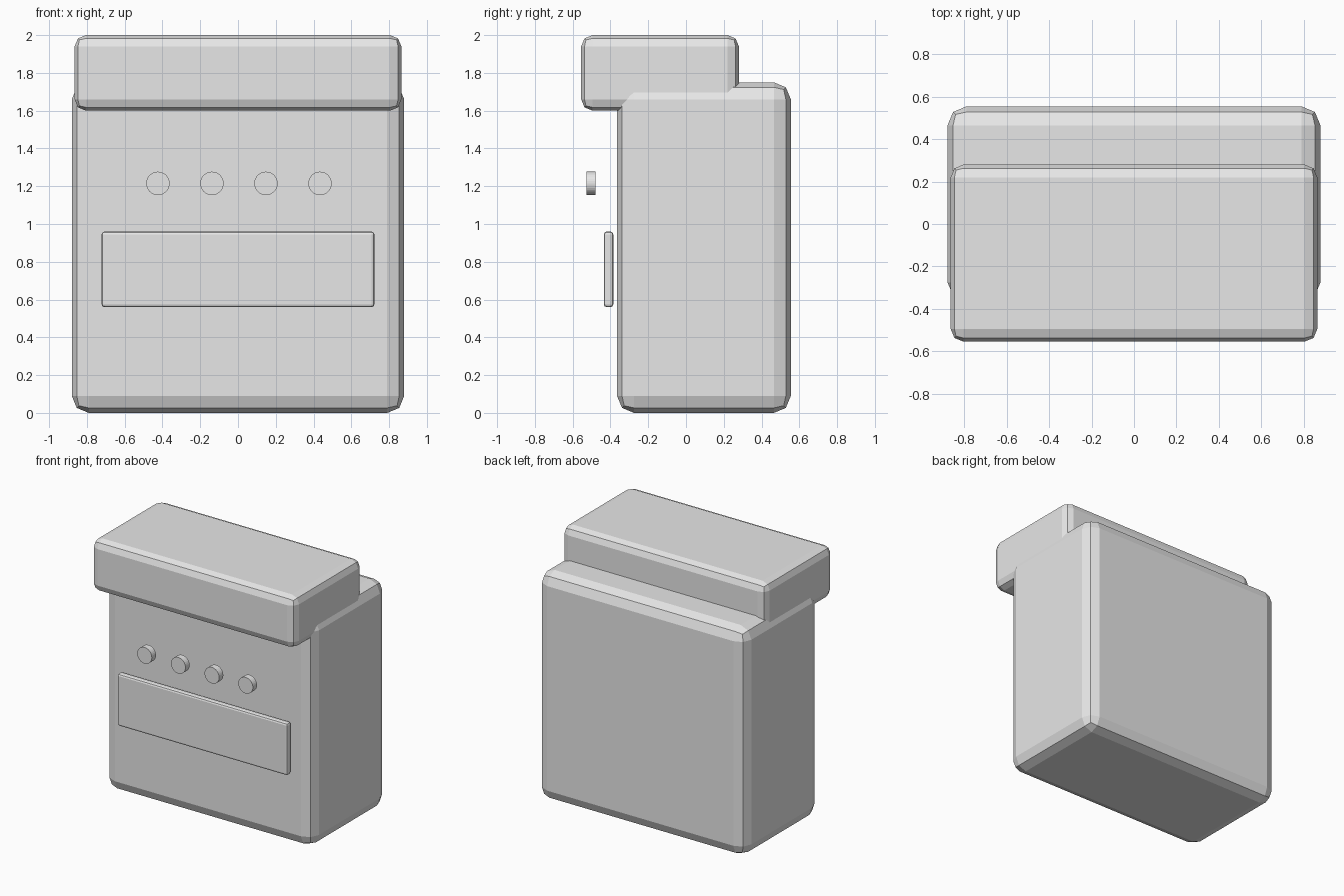
import bpy

cube = bpy.data.objects.get("Cube")
if cube:
    bpy.data.objects.remove(cube, do_unlink=True)

# One plain grey for every part
grey = bpy.data.materials.new("plain grey")
grey.use_nodes = True
GREY = (0.8, 0.8, 0.8, 1)
grey.diffuse_color = GREY
grey.node_tree.nodes["Principled BSDF"].inputs["Base Color"].default_value = GREY


def rounded_box(name, low, high, bevel):
    """Box between two corners with two-step bevelled edges."""
    centre = [(a + b) / 2 for a, b in zip(low, high)]
    bpy.ops.mesh.primitive_cube_add(size=1, location=centre)
    box = bpy.context.object
    box.name = name
    box.scale = [b - a for a, b in zip(low, high)]
    bpy.ops.object.transform_apply(location=False, rotation=False, scale=True)
    mod = box.modifiers.new("Bevel", "BEVEL")
    mod.width = bevel
    mod.segments = 2
    box.data.materials.append(grey)
    return box


# Main body, overhanging top and front door panel
rounded_box("body", (-0.88, -0.365, 0), (0.88, 0.555, 1.75), 0.09)
rounded_box("top_block", (-0.865, -0.555, 1.6), (0.865, 0.28, 2), 0.06)
rounded_box("door_panel", (-0.722, -0.435, 0.56), (0.722, -0.385, 0.96), 0.015)

# Row of control knobs standing off the front
for i in range(4):
    bpy.ops.mesh.primitive_cylinder_add(
        vertices=32, radius=0.062, depth=0.05,
        location=(-0.424 + 0.286 * i, -0.503, 1.215), rotation=(1.5708, 0, 0))
    knob = bpy.context.object
    knob.name = f"knob_{i + 1}"
    knob.data.materials.append(grey)
